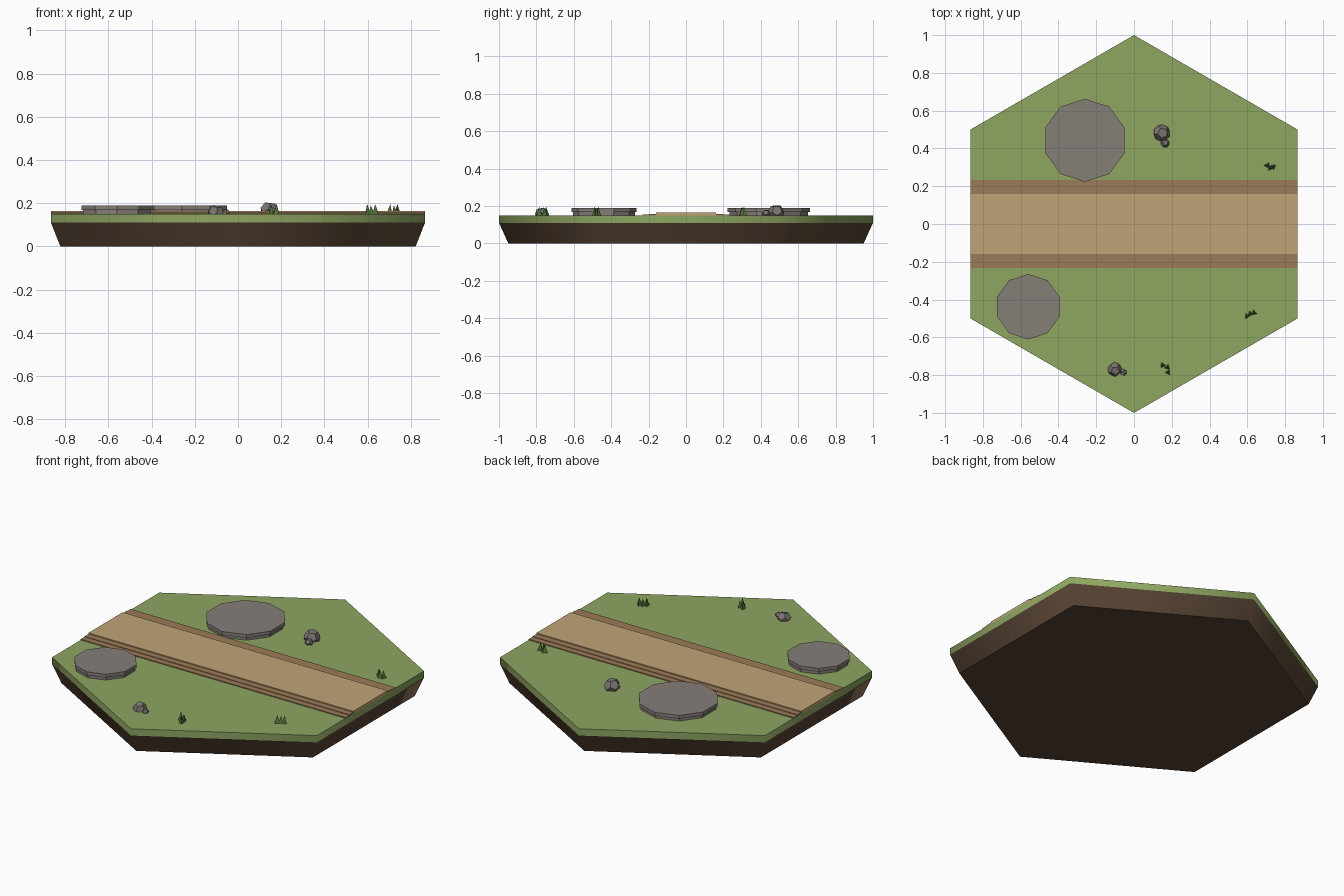
import bpy, bmesh, math, random
from mathutils import Vector, Matrix

if "Cube" in bpy.data.objects:
    bpy.data.objects.remove(bpy.data.objects["Cube"])

random.seed(4)
GROUND = 0.15


def material(name, rgb):
    m = bpy.data.materials.new(name)
    m.diffuse_color = (*rgb, 1)
    m.use_nodes = True
    m.node_tree.nodes["Principled BSDF"].inputs["Base Color"].default_value = m.diffuse_color
    return m


DIRT = material("dirt", (0.10, 0.06, 0.035))
GRASS = material("grass", (0.27, 0.38, 0.12))
BLADE = material("grass_blade", (0.09, 0.17, 0.04))
PATH = material("path", (0.53, 0.37, 0.18))
EDGE = material("path_edge", (0.33, 0.20, 0.10))
STONE = material("stone", (0.24, 0.21, 0.19))
ROCK = material("rock", (0.20, 0.18, 0.17))


def finish(bm, name, mat):
    me = bpy.data.meshes.new(name)
    bm.normal_update()
    bm.to_mesh(me)
    bm.free()
    me.materials.append(mat)
    ob = bpy.data.objects.new(name, me)
    bpy.context.collection.objects.link(ob)
    return ob


def prism(name, mat, sides, x, y, rings, smooth=False):
    """Closed lathe of (radius, z) rings with a corner on the +y axis."""
    bm = bmesh.new()
    loops = []
    for r, z in rings:
        loops.append([bm.verts.new((x + r * math.cos(math.pi / 2 + math.tau * i / sides),
                                    y + r * math.sin(math.pi / 2 + math.tau * i / sides), z))
                      for i in range(sides)])
    for a, b in zip(loops, loops[1:]):
        for i in range(sides):
            j = (i + 1) % sides
            bm.faces.new((a[i], a[j], b[j], b[i]))
    bm.faces.new(loops[0][::-1])
    bm.faces.new(loops[-1])
    ob = finish(bm, name, mat)
    if smooth:
        bpy.ops.object.select_all(action='DESELECT')
        ob.select_set(True)
        bpy.context.view_layer.objects.active = ob
        bpy.ops.object.shade_smooth_by_angle(angle=math.radians(64))
    return ob


def box(name, mat, half_x, y0, y1, z0, z1):
    bm = bmesh.new()
    bmesh.ops.create_cube(bm, size=1, matrix=Matrix.Translation((0, (y0 + y1) / 2, (z0 + z1) / 2))
                          @ Matrix.Diagonal((2 * half_x, y1 - y0, z1 - z0, 1)))
    return finish(bm, name, mat)


def rock(name, x, y, z, r):
    """Twelve-sided boulder: hull of the face centres of an icosahedron."""
    ico = bmesh.new()
    bmesh.ops.create_icosphere(ico, subdivisions=1, radius=1)
    pts = [f.calc_center_median().normalized() * r for f in ico.faces]
    ico.free()
    turn = Matrix.Rotation(random.uniform(0, 6), 3, 'Z') @ Matrix.Rotation(random.uniform(0.1, 0.5), 3, 'X')
    bm = bmesh.new()
    for p in pts:
        bm.verts.new(turn @ p + Vector((x, y, z)))
    bmesh.ops.convex_hull(bm, input=bm.verts)
    bmesh.ops.dissolve_limit(bm, angle_limit=0.05, verts=bm.verts, edges=bm.edges)
    return finish(bm, name, ROCK)


# hexagonal tile
prism("dirt_base", DIRT, 6, 0, 0, [(0.95, 0), (1, 0.11)], True)
prism("grass_top", GRASS, 6, 0, 0, [(1, 0.11), (1, GROUND)], True)

# path with stepped borders
HALF = math.sqrt(3) / 2
box("path", PATH, HALF, -0.16, 0.16, 0.145, 0.164)
for side, s in (("front", -1), ("back", 1)):
    for part, a, b, top in (("inner", 0.16, 0.197, 0.158), ("outer", 0.197, 0.233, 0.155)):
        y0, y1 = sorted((s * a, s * b))
        box(f"path_edge_{side}_{part}", EDGE, HALF, y0, y1, 0.145, top)

# flat stone slabs on a narrower foot
for name, x, y, r in (("large", -0.26, 0.443, 0.22), ("small", -0.56, -0.438, 0.173)):
    prism(f"slab_foot_{name}", STONE, 10, x, y, [(r * 0.955, 0.145), (r * 0.955, 0.17)])
    prism(f"slab_{name}", STONE, 10, x, y, [(r, 0.168), (r, 0.188)])

# boulders
for i, (x, y, z, r) in enumerate([(0.147, 0.482, 0.164, 0.045), (0.165, 0.428, 0.159, 0.023),
                                  (-0.102, -0.77, 0.156, 0.038), (-0.055, -0.785, 0.155, 0.018)]):
    rock(f"boulder_{i + 1}", x, y, z, r)

# grass tufts, three spikes each
tufts = [[(0.705, 0.31), (0.722, 0.297), (0.738, 0.303)],
         [(0.598, -0.487), (0.615, -0.475), (0.635, -0.470)],
         [(0.152, -0.748), (0.177, -0.758), (0.180, -0.785)]]
for t, tuft in enumerate(tufts):
    for b, (x, y) in enumerate(tuft):
        h = 0.047 - 0.006 * (b % 2)
        bm = bmesh.new()
        bmesh.ops.create_cone(bm, segments=3, radius1=0.017, radius2=0, depth=h, cap_ends=True,
                              matrix=Matrix.Translation((x, y, GROUND + h / 2 - 0.001))
                              @ Matrix.Rotation(random.uniform(0, 2), 4, 'Z'))
        bmesh.ops.remove_doubles(bm, verts=bm.verts, dist=1e-5)
        finish(bm, f"grass_tuft_{t + 1}_spike_{b + 1}", BLADE)
